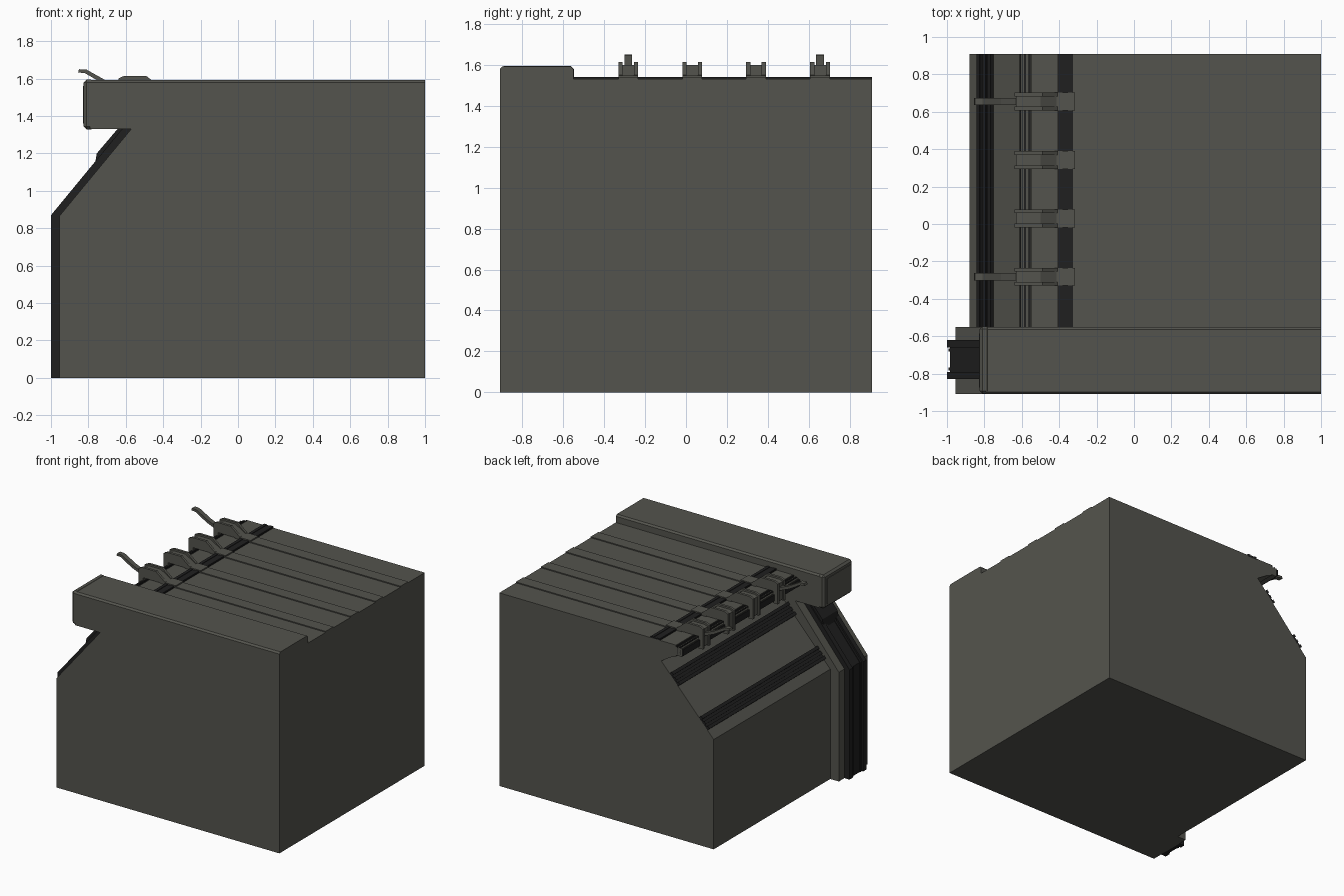
import bpy, bmesh, math
from mathutils import Vector

if "Cube" in bpy.data.objects:
    bpy.data.objects.remove(bpy.data.objects["Cube"])


def material(name, rgb):
    m = bpy.data.materials.new(name)
    m.diffuse_color = (*rgb, 1)
    m.use_nodes = True
    m.node_tree.nodes["Principled BSDF"].inputs["Base Color"].default_value = m.diffuse_color
    return m


GREY = material("olive grey", (0.088, 0.088, 0.075))
BLACK = material("black rubber", (0.014, 0.014, 0.014))


def prism(name, profile, lo, hi, mat, axis="y", bevel=0):
    """Extrude a closed profile (xz along y, or yz along x) from lo to hi."""
    bm = bmesh.new()
    place = (lambda a, b, t: (a, t, b)) if axis == "y" else (lambda a, b, t: (t, a, b))
    rings = [[bm.verts.new(place(a, b, t)) for a, b in profile] for t in (lo, hi)]
    bm.faces.new(rings[0])
    bm.faces.new(rings[1][::-1])
    n = len(profile)
    for i in range(n):
        j = (i + 1) % n
        bm.faces.new((rings[0][i], rings[1][i], rings[1][j], rings[0][j]))
    bmesh.ops.recalc_face_normals(bm, faces=bm.faces)
    if bevel:
        bmesh.ops.bevel(bm, geom=bm.edges[:], offset=bevel, segments=1, affect="EDGES")
    me = bpy.data.meshes.new(name)
    bm.to_mesh(me)
    bm.free()
    me.materials.append(mat)
    ob = bpy.data.objects.new(name, me)
    bpy.context.collection.objects.link(ob)
    return ob


def box(name, x0, x1, y0, y1, z0, z1, mat, bevel=0):
    return prism(name, [(x0, z0), (x1, z0), (x1, z1), (x0, z1)], y0, y1, mat, bevel=bevel)


def ridge(name, a, b, height, y0, y1, mat):
    """Strip lying on the slope from a to b, raised outward by height."""
    a, b = Vector(a), Vector(b)
    d = (b - a).normalized()
    n = Vector((-d.y, d.x))
    inner = n * -0.005
    return prism(name, [a + inner, b + inner, b + n * height, a + n * height], y0, y1, mat)


# Main body with sloped front and overhanging top lip
SPLIT, BACK, TOP = -0.55, 0.91, 1.53
A, B = Vector((-0.88, 0.87)), Vector((-0.42, 1.37))
prism("main_body", [(-0.88, 0), (1, 0), (1, TOP), (-0.55, TOP), (-0.55, 1.44),
                    (-0.50, 1.42), tuple(B), tuple(A)], SPLIT, BACK, GREY)

# Ridged rubber strips across the body slope
for label, t in (("lower", 0.2), ("upper", 0.76)):
    for i, (off, w, h) in enumerate(((0, 0.055, 0.012), (-0.043, 0.012, 0.024),
                                     (0, 0.012, 0.02), (0.043, 0.012, 0.024))):
        d = (B - A).normalized()
        c = A + (B - A) * t + d * off
        ridge(f"{label}_seal_{i}", c - d * w, c + d * w, h, SPLIT, BACK, BLACK)

# Front lip rails and top cross seal
box("lip_rail", -0.60, -0.54, SPLIT, BACK, 1.45, 1.515, GREY)
for i, (x, z) in enumerate(((-0.608, 1.51), (-0.582, 1.522), (-0.558, 1.53))):
    box(f"lip_seal_{i}", x - 0.005, x + 0.005, SPLIT, BACK, 1.46, z, BLACK)
box("top_seal", -0.41, -0.325, SPLIT, BACK, TOP - 0.01, TOP + 0.008, BLACK)
for x in (-0.395, -0.34):
    box("top_seal_ridge", x - 0.012, x + 0.012, SPLIT, BACK, TOP, TOP + 0.012, BLACK)

# Straps with latches, two of them carrying levers
for i, y in enumerate((-0.282, 0.03, 0.342, 0.655)):
    box(f"strap_{i}", -0.45, 1, y - 0.048, y + 0.048, TOP - 0.01, TOP + 0.008, GREY)
    box(f"strap_hump_{i}", -0.42, -0.315, y - 0.048, y + 0.048, TOP, TOP + 0.018, GREY)
    for s in (-1, 1):
        prism(f"latch_cheek_{i}", [(-0.64, 1.44), (-0.60, 1.44), (-0.60, 1.535), (-0.41, 1.535),
                                   (-0.41, 1.55), (-0.49, 1.614), (-0.61, 1.614), (-0.64, 1.60)],
              y + s * 0.028, y + s * 0.048, GREY)
    prism(f"latch_core_{i}", [(-0.63, 1.45), (-0.59, 1.45), (-0.59, 1.53), (-0.41, 1.53),
                              (-0.41, 1.545), (-0.50, 1.60), (-0.60, 1.60), (-0.63, 1.59)],
          y - 0.03, y + 0.03, GREY)
    if i in (0, 3):
        prism(f"lever_{i}", [(-0.855, 1.632), (-0.82, 1.63), (-0.72, 1.572), (-0.62, 1.53),
                             (-0.62, 1.555), (-0.71, 1.592), (-0.81, 1.648), (-0.85, 1.65)],
              y - 0.019, y + 0.019, GREY)

# Side pillar below the beam
P, Q = Vector((-0.955, 0.865)), Vector((-0.567, 1.335))
prism("side_pillar", [(-0.955, 0), (1, 0), (1, 1.335), tuple(Q), tuple(P)], -0.91, SPLIT, GREY)


# Ridged rubber guide running up the pillar face
def guide(name, t, y0, y1):
    s = t * 1.1
    prism(name, [(-0.95, 0), (-0.95, 0.865), (-0.56, 1.335), (-0.567 - s, 1.335),
                 (-0.955 - t, 0.865 + 0.1 * t), (-0.955 - t, 0)], y0, y1, BLACK)


guide("guide_base", 0.03, -0.83, -0.62)
for y in (-0.81, -0.64):
    guide("guide_edge", 0.045, y - 0.02, y + 0.02)
    guide("guide_inner_rib", 0.036, y * 0.6 - 0.29 - 0.008, y * 0.6 - 0.29 + 0.008)
prism("guide_stop", [(-0.77, 1.11), (-0.755, 1.20), (-0.64, 1.335), (-0.57, 1.335)],
      -0.82, -0.63, BLACK)

# Chamfered side beam with end cap
c = 0.013
y0, y1, z0, z1 = -0.91, SPLIT, 1.33, 1.592
prism("side_beam", [(y0, z0), (y1, z0), (y1, z1 - c), (y1 - c, z1), (y0 + c, z1), (y0, z1 - c)],
      -0.79, 1, GREY, axis="x")
box("beam_end_cap", -0.825, -0.77, y0 + 0.003, y1 + 0.003, 1.328, 1.594, GREY, bevel=0.015)
box("end_cap_panel", -0.829, -0.82, y0 + 0.035, y1 - 0.035, 1.36, 1.56, GREY)
